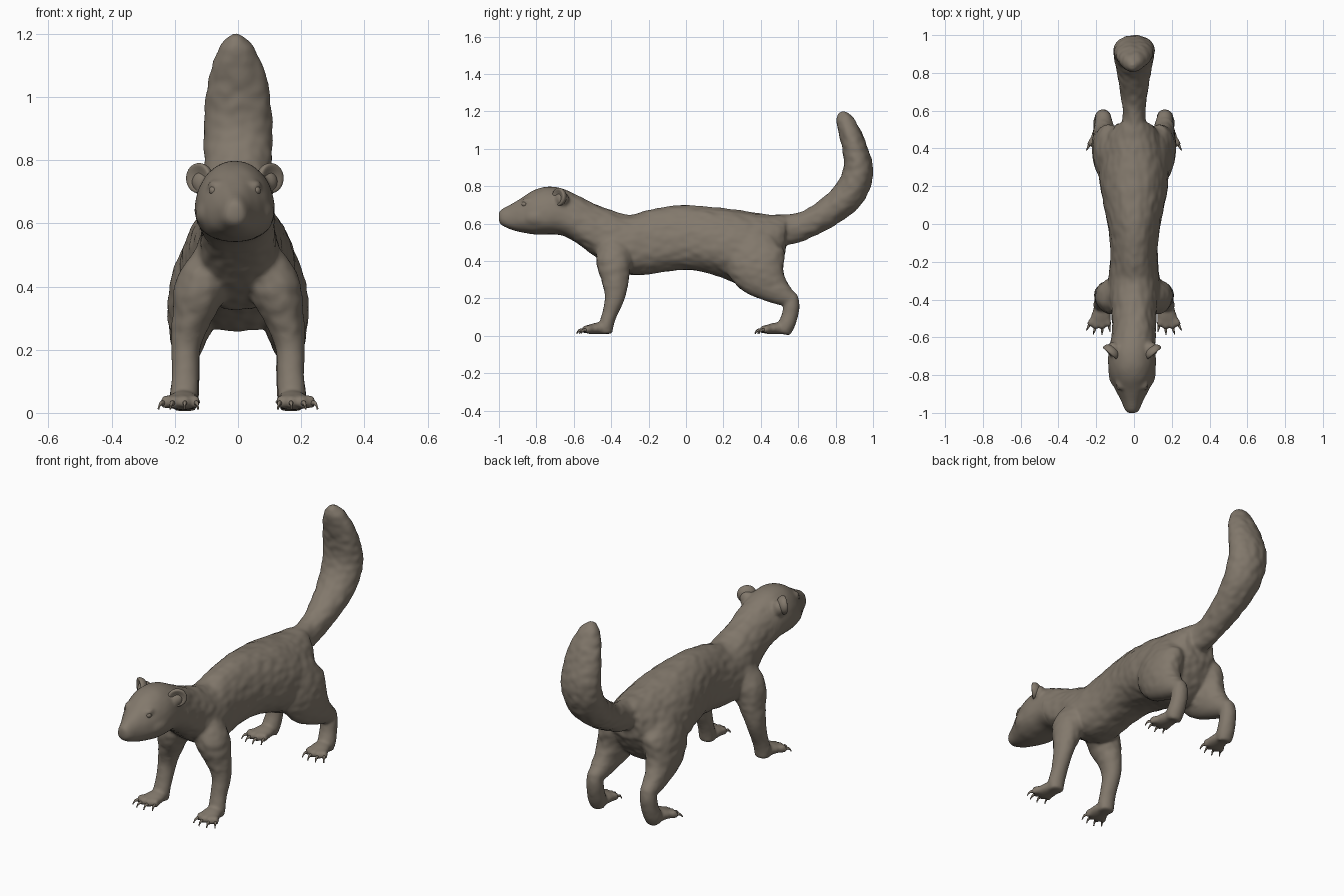
import bpy, bmesh, math
from mathutils import Vector, Matrix, noise

if "Cube" in bpy.data.objects:
    bpy.data.objects.remove(bpy.data.objects["Cube"])

fur = bpy.data.materials.new("grey brown fur")
fur.diffuse_color = (0.225, 0.19, 0.15, 1)
fur.use_nodes = True
fur.node_tree.nodes["Principled BSDF"].inputs["Base Color"].default_value = fur.diffuse_color


def spline(rows, steps=5):
    """Catmull-Rom interpolation through rows of numbers."""
    rows = [Vector(r) for r in rows]
    out = []
    for i in range(len(rows) - 1):
        a, b, c, d = rows[max(i - 1, 0)], rows[i], rows[i + 1], rows[min(i + 2, len(rows) - 1)]
        for k in range(steps):
            t = k / steps
            out.append(0.5 * (2 * b + (c - a) * t + (2 * a - 5 * b + 4 * c - d) * t * t
                              + (3 * b - a - 3 * c + d) * t ** 3))
    return out + [rows[-1]]


def tube(bm, rows, side=1, axis=None, pear=0.0, power=1.0, n=28):
    """Loft rounded sections along rows of (x, y, z, half width, half depth)."""
    pts = spline(rows)
    rings = []
    for i, p in enumerate(pts):
        c = Vector(p[:3])
        t = axis or (Vector(pts[min(i + 1, len(pts) - 1)][:3]) - Vector(pts[max(i - 1, 0)][:3])).normalized()
        u = (Vector((1, 0, 0)) - t * t.x).normalized()
        w = u.cross(t)
        ring = []
        for k in range(n):
            ca, sa = math.cos(2 * math.pi * k / n), math.sin(2 * math.pi * k / n)
            ca, sa = math.copysign(abs(ca) ** power, ca), math.copysign(abs(sa) ** power, sa)
            q = c + u * max(p[3], .003) * ca * (1 - pear * sa) + w * max(p[4], .003) * sa
            ring.append(bm.verts.new((q.x * side, q.y, q.z)))
        rings.append(ring)
    for r, s in zip(rings, rings[1:]):
        for k in range(n):
            bm.faces.new((r[k], r[(k + 1) % n], s[(k + 1) % n], s[k]))
    bm.faces.new(rings[0])
    bm.faces.new(rings[-1])


def ball(bm, loc, size):
    m = Matrix.Translation(loc) @ Matrix.Diagonal((*size, 1))
    return bmesh.ops.create_uvsphere(bm, u_segments=24, v_segments=16, radius=1, matrix=m)["verts"]


def finish(bm, name):
    bmesh.ops.recalc_face_normals(bm, faces=bm.faces)
    me = bpy.data.meshes.new(name)
    bm.to_mesh(me)
    bm.free()
    ob = bpy.data.objects.new(name, me)
    bpy.context.collection.objects.link(ob)
    me.materials.append(fur)
    for p in me.polygons:
        p.use_smooth = True
    return ob


# Head and torso outline: y, top, bottom, half width (the head leans a little to one side)
HEAD_X = -.01
outline = [(-1.001, .658, .617, .02), (-.985, .677, .592, .036), (-.93, .706, .567, .06), (-.87, .743, .553, .09),
           (-.81, .78, .543, .113), (-.74, .797, .542, .124), (-.66, .787, .537, .12), (-.57, .745, .487, .113),
           (-.48, .702, .42, .117), (-.39, .668, .36, .13), (-.3, .645, .328, .134), (-.2, .672, .33, .123),
           (-.1, .691, .346, .125), (0, .698, .354, .138), (.1, .692, .34, .158), (.2, .682, .31, .176),
           (.3, .668, .268, .183), (.38, .656, .262, .176), (.46, .648, .325, .148), (.53, .645, .44, .09)]
bm = bmesh.new()
tube(bm, [(HEAD_X if y < -.6 else 0, y, (a + b) / 2, w, (a - b) / 2) for y, a, b, w in outline],
     axis=Vector((0, 1, 0)), pear=.16, power=.9)

# Tail
tube(bm, [(0, .44, .56, .08, .085), (0, .56, .57, .06, .08), (0, .66, .603, .066, .073),
          (0, .77, .668, .084, .078), (0, .875, .763, .103, .085), (0, .92, .88, .109, .08),
          (0, .903, 1.0, .102, .066), (-.003, .87, 1.1, .08, .055), (-.008, .843, 1.163, .05, .042),
          (-.01, .828, 1.195, .014, .014)])

claws = []
for s in (1, -1):
    # Front leg
    tube(bm, [(.05, -.36, .54, .03, .05), (.073, -.37, .485, .066, .085), (.115, -.385, .4, .082, .095),
              (.147, -.378, .3, .062, .072), (.165, -.38, .21, .046, .054), (.167, -.407, .12, .042, .04),
              (.17, -.426, .06, .044, .038), (.17, -.428, .012, .04, .035)], s)
    # Hind thigh down to the hock
    tube(bm, [(.06, .36, .56, .05, .08), (.086, .36, .51, .08, .13), (.125, .366, .42, .084, .165),
              (.144, .405, .33, .079, .14), (.155, .46, .265, .063, .092), (.16, .525, .215, .05, .057),
              (.162, .58, .19, .036, .035)], s)
    # Hind shank below the hock
    tube(bm, [(.162, .567, .215, .037, .031), (.164, .565, .16, .043, .042), (.166, .553, .1, .044, .043),
              (.17, .533, .05, .046, .044), (.172, .522, .011, .038, .035)], s)
    # Paws with splayed toes
    for heel in (-.428, .525):
        tube(bm, [(.17, heel + .01, .034, .034, .024), (.172, heel - .04, .04, .048, .03),
                  (.178, heel - .085, .034, .054, .025), (.18, heel - .105, .028, .044, .018)], s)
        for k in range(4):
            ang = -.2 + .24 * k
            base = Vector((.14 + .026 * k, heel - .075, .036))
            d = Vector((math.sin(ang), -math.cos(ang), 0))
            reach = .05 if k in (1, 2) else .036
            tip = base + d * reach + Vector((0, 0, -.006))
            tube(bm, [(*base, .014, .018), (*(base + d * reach * .6), .016, .022), (*tip, .014, .017),
                      (*(tip + d * .008), .004, .007)], s, n=12)
            claws.append((s, tip, d))
    # Brow, cheek and nose wing
    ball(bm, (HEAD_X + s * .06, -.845, .72), (.026, .034, .018))
    ball(bm, (HEAD_X + s * .065, -.785, .632), (.06, .09, .056))
    ball(bm, (HEAD_X + s * .011, -.983, .643), (.015, .016, .015))
    # Ear roots
    ball(bm, (HEAD_X + s * .1, -.662, .73), (.037, .037, .042))
body = finish(bm, "body")

# Fuse the limbs into one skin and relax it
mod = body.modifiers.new("fuse", 'REMESH')
mod.mode = 'VOXEL'
mod.voxel_size = .0085
mod.use_smooth_shade = True
mod = body.modifiers.new("relax", 'SMOOTH')
mod.factor = .5
mod.iterations = 11
bpy.context.view_layer.objects.active = body
body.select_set(True)
for name in ("fuse", "relax"):
    bpy.ops.object.modifier_apply(modifier=name)

# Faint lumps of fur on torso and tail
normals = [v.normal.copy() for v in body.data.vertices]
for v, nrm in zip(body.data.vertices, normals):
    amount = .004 if v.co.y > -.6 and v.co.z > .25 else .001
    v.co += nrm * (.001 + noise.noise(Vector((v.co.x * 28, v.co.y * 19, v.co.z * 28))) * amount)
for p in body.data.polygons:
    p.use_smooth = True

# Cupped ears
for s, label in ((1, "left"), (-1, "right")):
    bm = bmesh.new()
    for v in ball(bm, (0, 0, 0), (1, 1, 1)):
        if v.co.y < 0:
            v.co.y += 1.0 * (1 - v.co.x ** 2 - v.co.z ** 2)
    m = Matrix.Translation((HEAD_X + s * .113, -.68, .743)) @ Matrix.Rotation(s * math.radians(40), 4, 'Z') \
        @ Matrix.Diagonal((.05, .036, .048, 1))
    bmesh.ops.transform(bm, matrix=m, verts=bm.verts)
    finish(bm, label + "_ear")

    # Eyeball
    bm = bmesh.new()
    ball(bm, (HEAD_X + s * .067, -.862, .704), (.015, .017, .015))
    finish(bm, label + "_eye")

    # Nostril
    bm = bmesh.new()
    ball(bm, (HEAD_X + s * .012, -.994, .642), (.005, .004, .004))
    finish(bm, label + "_nostril")

# Curved claws
bm = bmesh.new()
for s, tip, d in claws:
    tube(bm, [(*(tip - d * .006), .008, .009), (*(tip + d * .014 + Vector((0, 0, .001))), .006, .007),
              (*(tip + d * .027 + Vector((0, 0, -.009))), .003, .004),
              (*(tip + d * .032 + Vector((0, 0, -.018))), .001, .001)], s, n=8)
finish(bm, "claws")
